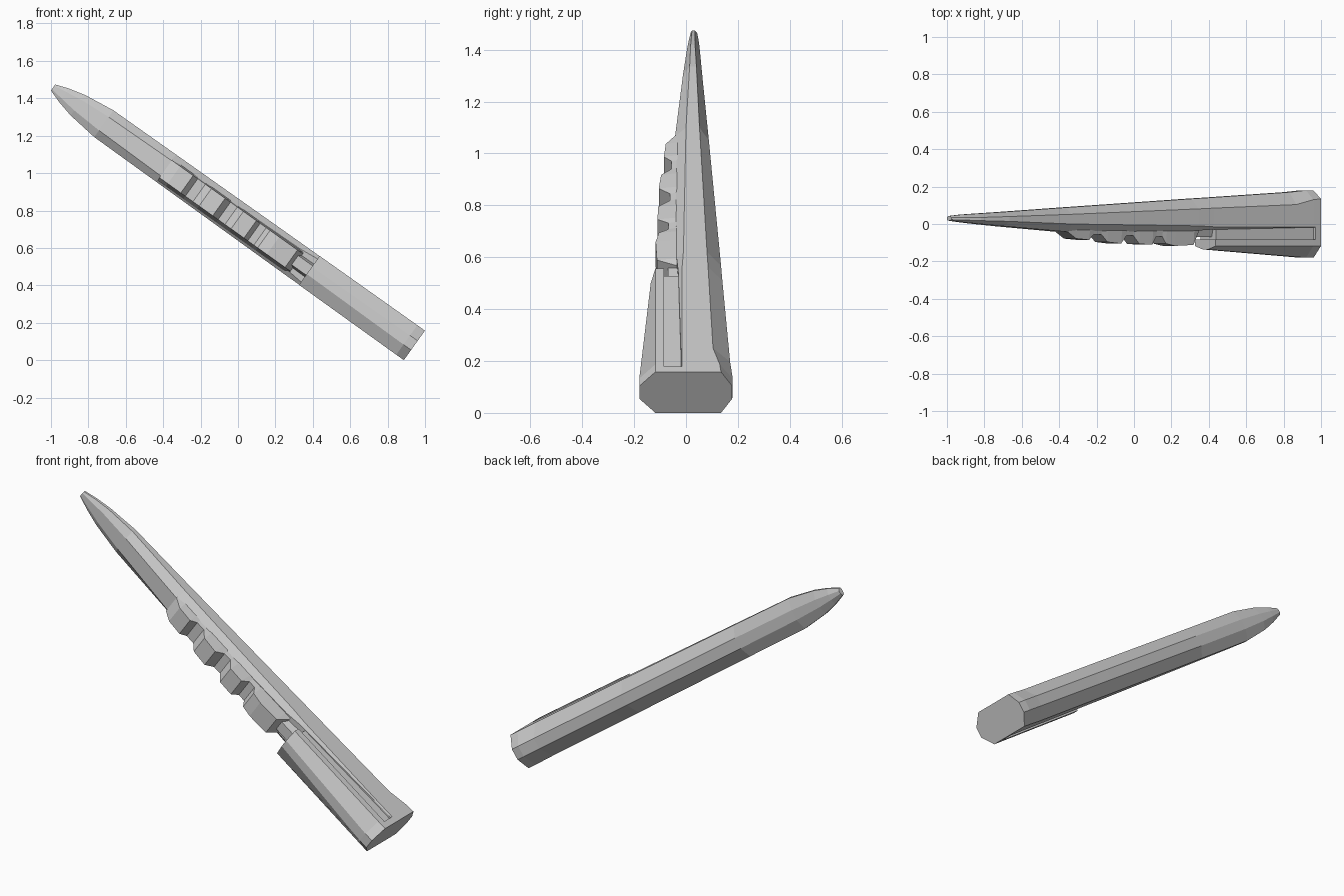
import bpy, bmesh
from mathutils import Vector

# Local axes: s runs from butt to tip, y is world y, w runs across the body
ORIGIN = Vector((0.943, 0, 0.079))
S_AXIS = Vector((-0.814, 0, 0.581))
W_AXIS = Vector((0.581, 0, 0.814))


def place(s, y, w):
    return ORIGIN + S_AXIS * s + W_AXIS * w + Vector((0, y, 0))


def mirror(half):
    """Close a (y, w) half section by mirroring it across w = 0."""
    return half + [(y, -w) for y, w in reversed(half)]


def loft(name, stations):
    """Skin a list of (s, section) rings and cap both ends."""
    bm = bmesh.new()
    rings = [[bm.verts.new(place(s, y, w)) for y, w in sec] for s, sec in stations]
    n = len(rings[0])
    for a, b in zip(rings, rings[1:]):
        for i in range(n):
            j = (i + 1) % n
            bm.faces.new((a[i], a[j], b[j], b[i]))
    bm.faces.new(rings[0])
    bm.faces.new(rings[-1])
    bmesh.ops.recalc_face_normals(bm, faces=bm.faces)
    mesh = bpy.data.meshes.new(name)
    bm.to_mesh(mesh)
    bm.free()
    obj = bpy.data.objects.new(name, mesh)
    bpy.context.collection.objects.link(obj)
    return obj


# Long tapering body: s, front, top-front, top-back, back, front w, full w, back w
body = [
    (0.00, -0.020, -0.015, 0.135, 0.178, 0.090, 0.097, 0.030),
    (0.05, -0.020, -0.015, 0.130, 0.180, 0.090, 0.097, 0.030),
    (0.16, -0.020, -0.015, 0.104, 0.170, 0.088, 0.096, 0.030),
    (0.70, -0.030, -0.015, 0.085, 0.140, 0.075, 0.094, 0.030),
    (0.80, -0.036, -0.010, 0.081, 0.135, 0.065, 0.094, 0.030),
    (1.63, -0.042, 0.000, 0.052, 0.088, 0.050, 0.090, 0.030),
    (2.04, -0.012, 0.014, 0.040, 0.064, 0.044, 0.088, 0.028),
    (2.21, 0.002, 0.018, 0.035, 0.055, 0.034, 0.067, 0.022),
    (2.30, 0.010, 0.021, 0.034, 0.050, 0.022, 0.045, 0.015),
    (2.373, 0.018, 0.023, 0.034, 0.043, 0.010, 0.020, 0.008),
]
loft("body", [(s, mirror([(f, wf), (tf, w), (tb, w), (b, wb)]))
              for s, f, tf, tb, b, wf, w, wb in body])

# Front handle leg, split from the body by a groove
leg = [(0.0, -0.180, 0.097, 0.030), (0.05, -0.180, 0.097, 0.030),
       (0.69, -0.136, 0.095, 0.024)]
loft("front_leg", [(s, mirror([(-0.084, w), (-0.118, w), (front, wf)]))
                   for s, front, w, wf in leg])

# Butt filler closing the end of the groove
loft("butt_bridge", [(s, mirror([(-0.09, 0.097), (-0.01, 0.097)])) for s in (0.0, 0.035)])

# Groove floor
loft("groove_web", [(s, mirror([(-0.09, w), (-0.01, w)])) for s, w in ((0.02, 0.08), (0.67, 0.072))])

# Small neck in the gap between the leg and the grip ridges
loft("neck", [(s, mirror([(-0.070, 0.030), (-0.02, 0.045)])) for s in (0.66, 0.80)])

# Row of grip ridges: s and front depth
ridges = [(0.77, -0.04), (0.805, -0.112), (0.925, -0.117), (0.985, -0.105),
          (1.01, -0.068), (1.05, -0.068), (1.075, -0.110), (1.16, -0.107),
          (1.20, -0.062), (1.245, -0.062), (1.28, -0.105), (1.37, -0.096),
          (1.41, -0.055), (1.46, -0.055), (1.49, -0.085), (1.575, -0.078), (1.63, -0.042)]
loft("grip_ridges", [(s, [(-0.02, 0.062), (y, 0.052), (y, -0.062), (-0.02, -0.08)])
                     for s, y in ridges])
